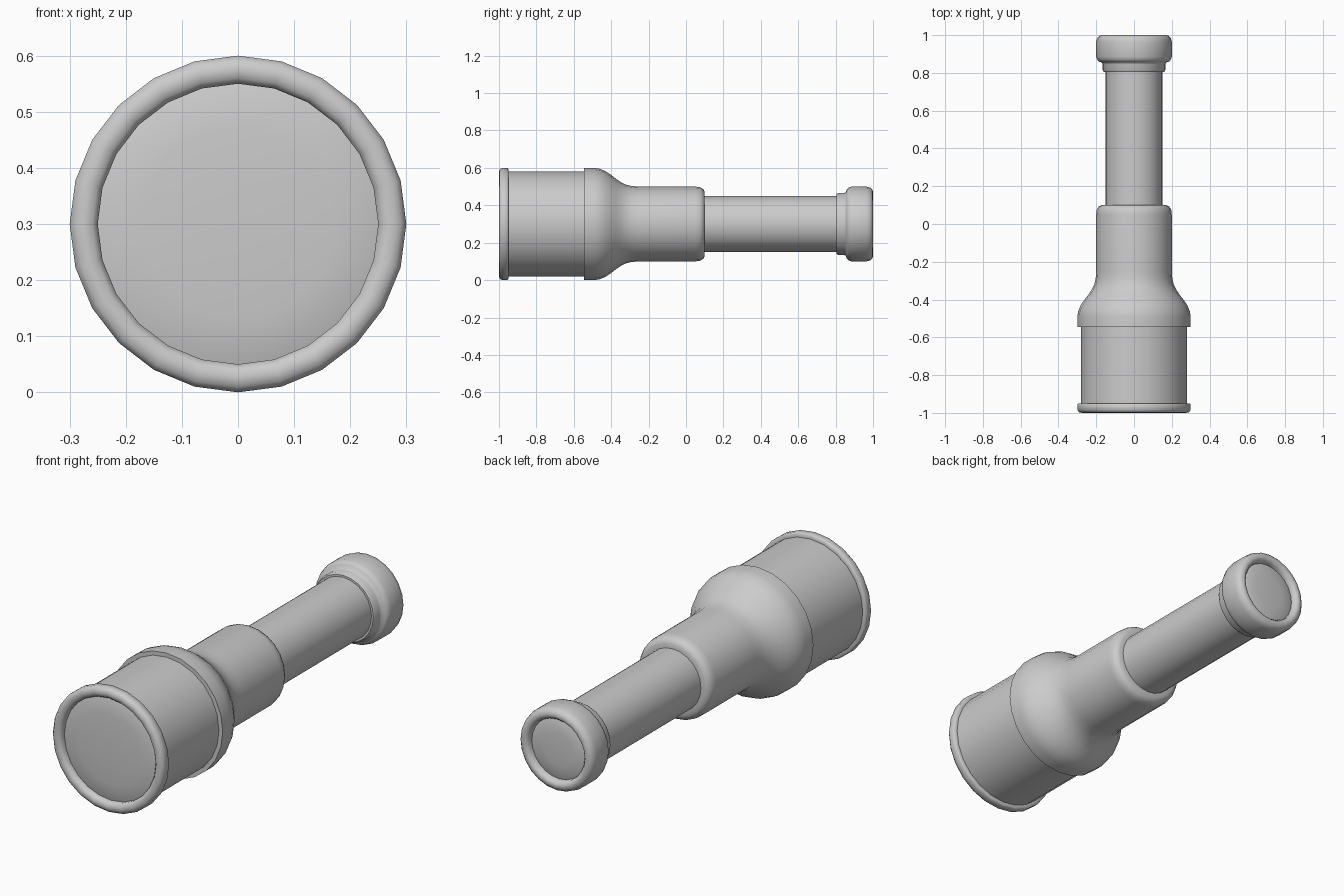
import bpy, math

cube = bpy.data.objects.get("Cube")
if cube:
    bpy.data.objects.remove(cube, do_unlink=True)

SIDES = 24
AXIS_Z = 0.3

grey = bpy.data.materials.new("plain_grey")
grey.use_nodes = True
colour = (0.6, 0.6, 0.6, 1)
grey.diffuse_color = colour
grey.node_tree.nodes["Principled BSDF"].inputs["Base Color"].default_value = colour


def lathe(name, profile, sharp=50):
    """Spin (y, radius) points about the long axis, front to back outside."""
    verts, faces, rings = [], [], []
    for y, r in profile:
        start = len(verts)
        if r == 0:
            verts.append((0, y, AXIS_Z))
            rings.append([start] * SIDES)
            continue
        for i in range(SIDES):
            a = math.tau * i / SIDES
            verts.append((r * math.cos(a), y, AXIS_Z + r * math.sin(a)))
        rings.append(list(range(start, start + SIDES)))
    for lo, hi in zip(rings, rings[1:]):
        for i in range(SIDES):
            j = (i + 1) % SIDES
            quad = [lo[i], hi[i], hi[j], lo[j]]
            faces.append(list(dict.fromkeys(quad)))
    mesh = bpy.data.meshes.new(name)
    mesh.from_pydata(verts, [], faces)
    mesh.materials.append(grey)
    obj = bpy.data.objects.new(name, mesh)
    bpy.context.collection.objects.link(obj)
    bpy.ops.object.select_all(action="DESELECT")
    obj.select_set(True)
    bpy.context.view_layer.objects.active = obj
    bpy.ops.object.shade_smooth_by_angle(angle=math.radians(sharp))
    return obj


# Front lens, gently domed inside the rim
lathe("front_lens", [(-0.985, 0), (-0.984, 0.09), (-0.981, 0.17),
                     (-0.977, 0.22), (-0.968, 0.252)])

# Wide front barrel with its rolled rim
lathe("front_barrel", [(-0.965, 0.25), (-0.985, 0.25), (-0.997, 0.26), (-1, 0.275),
                       (-0.997, 0.29), (-0.985, 0.3), (-0.955, 0.3),
                       (-0.95, 0.295), (-0.95, 0.28), (-0.54, 0.28)])

# Collar, shoulder and middle tube
lathe("middle_tube", [(-0.545, 0.275), (-0.545, 0.3), (-0.49, 0.3), (-0.46, 0.295),
                      (-0.43, 0.282), (-0.4, 0.262), (-0.375, 0.242), (-0.35, 0.225),
                      (-0.32, 0.21), (-0.29, 0.203), (-0.25, 0.2), (0.05, 0.2),
                      (0.075, 0.197), (0.092, 0.187), (0.1, 0.17), (0.1, 0.145)])

# Slim draw tube
lathe("draw_tube", [(0.09, 0.15), (0.82, 0.15)])

# Eyepiece with stepped neck and rounded cap
lathe("eyepiece", [(0.805, 0.145), (0.805, 0.16), (0.815, 0.166), (0.845, 0.166),
                   (0.855, 0.17), (0.86, 0.185), (0.868, 0.194), (0.885, 0.2),
                   (0.965, 0.2), (0.985, 0.195), (0.996, 0.184), (1, 0.17),
                   (0.997, 0.158), (0.985, 0.148), (0.965, 0.146)])

# Rear lens
lathe("rear_lens", [(0.968, 0.148), (0.976, 0.125), (0.98, 0.08), (0.982, 0)])
